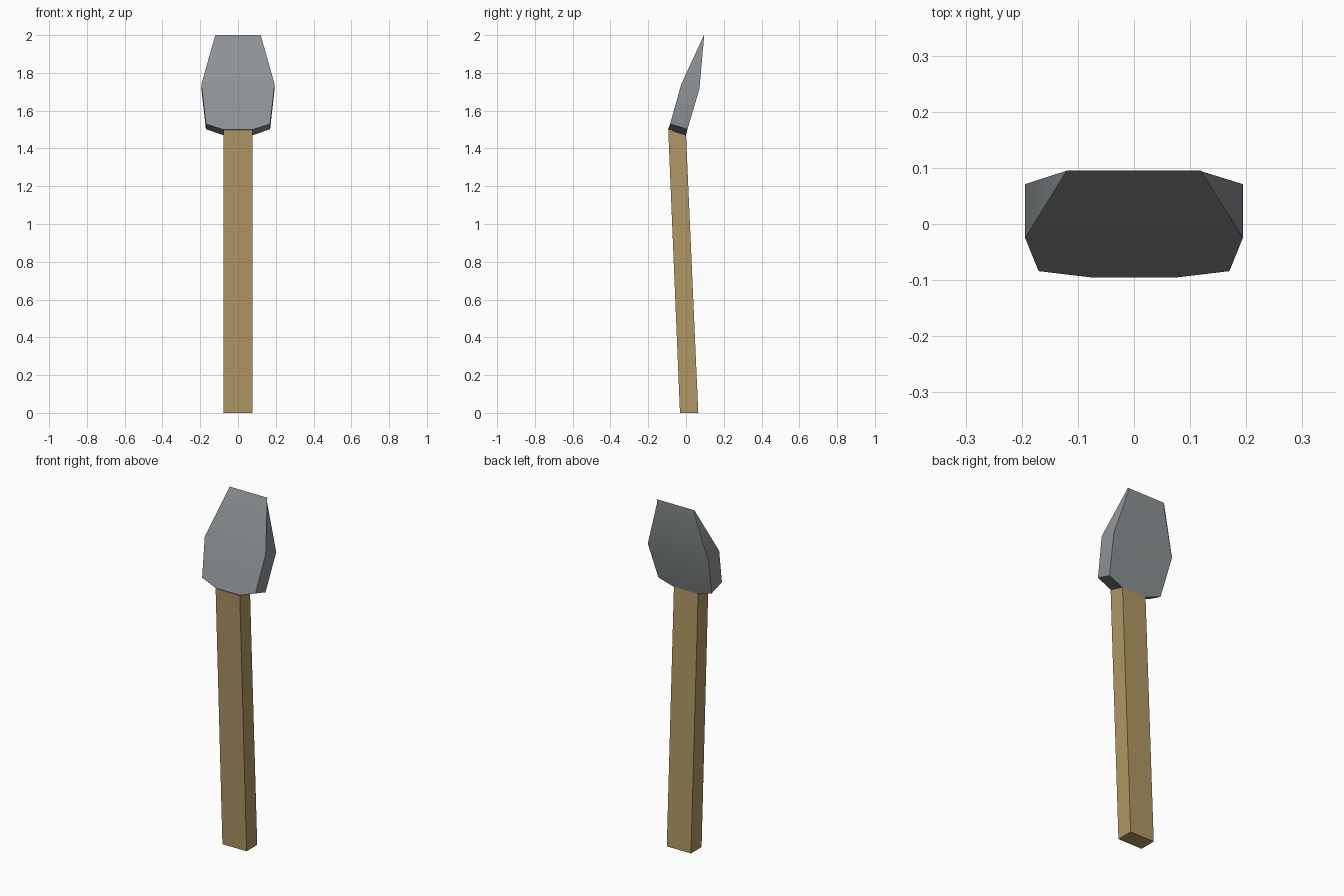
import bpy, bmesh, math

if "Cube" in bpy.data.objects:
    bpy.data.objects.remove(bpy.data.objects["Cube"])


def material(name, rgb):
    m = bpy.data.materials.new(name)
    m.diffuse_color = (*rgb, 1)
    m.use_nodes = True
    m.node_tree.nodes["Principled BSDF"].inputs["Base Color"].default_value = m.diffuse_color
    return m


def loft(name, rows, mat):
    """Stack four-cornered sections: (half width, front y, front z, back y, back z)."""
    bm = bmesh.new()
    rings = [[bm.verts.new(p) for p in ((-w, fy, fz), (w, fy, fz), (w, by, bz), (-w, by, bz))]
             for w, fy, fz, by, bz in rows]
    for a, b in zip(rings, rings[1:]):
        for i in range(4):
            j = (i + 1) % 4
            bm.faces.new((a[i], a[j], b[j], b[i]))
    bm.faces.new(rings[0][::-1])
    bm.faces.new(rings[-1])
    bmesh.ops.recalc_face_normals(bm, faces=bm.faces)
    me = bpy.data.meshes.new(name)
    bm.to_mesh(me)
    bm.free()
    me.materials.append(mat)
    ob = bpy.data.objects.new(name, me)
    bpy.context.collection.objects.link(ob)
    bpy.ops.object.select_all(action='DESELECT')
    ob.select_set(True)
    bpy.context.view_layer.objects.active = ob
    bpy.ops.object.shade_smooth_by_angle(angle=math.radians(25))
    return ob


wood = material("wood", (0.43, 0.31, 0.125))
steel = material("steel grey", (0.27, 0.29, 0.30))

# Leaning square handle
loft("handle", [(0.077, -0.032, 0.0, 0.065, 0.0),
                (0.077, -0.094, 1.497, 0.0, 1.472)], wood)

# Blade: flared base, widest shoulder, narrow cutting edge
loft("blade", [(0.078, -0.095, 1.50, 0.0, 1.47),
               (0.17, -0.084, 1.53, 0.008, 1.502),
               (0.194, -0.025, 1.74, 0.071, 1.715),
               (0.12, 0.095, 2.0, 0.094, 1.972)], steel)
